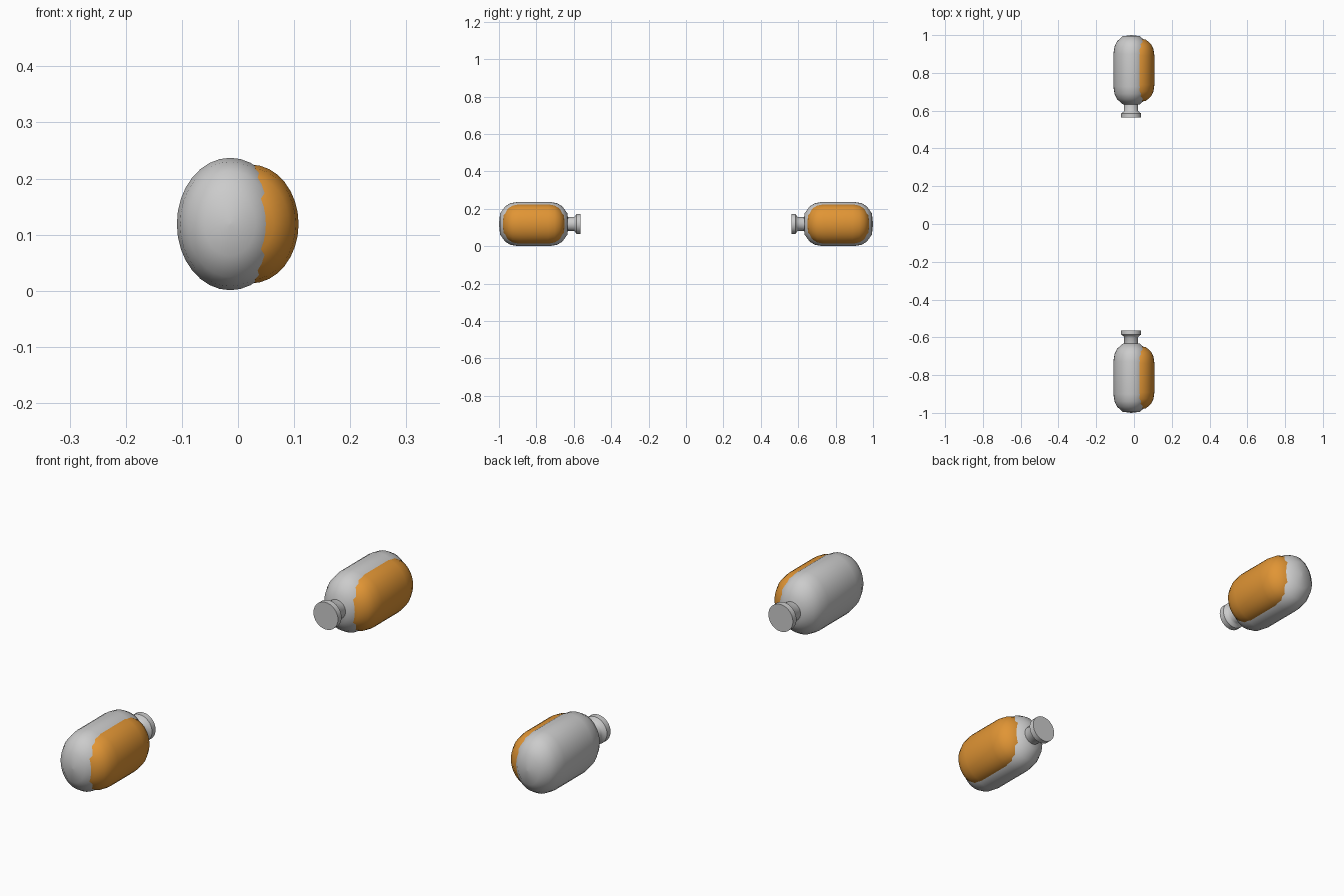
import bpy, math

cube = bpy.data.objects.get("Cube")
if cube:
    bpy.data.objects.remove(cube, do_unlink=True)


def material(name, color):
    m = bpy.data.materials.new(name)
    m.use_nodes = True
    m.diffuse_color = (*color, 1)
    m.node_tree.nodes["Principled BSDF"].inputs["Base Color"].default_value = (*color, 1)
    return m


grey = material("light grey", (0.6, 0.6, 0.6))
orange = material("orange", (0.75, 0.3, 0.035))


def lathe(name, profile, centre, scale, mat, sides=32, angle=45):
    """Revolve (distance, radius) points around the y axis; scale shapes the section."""
    verts, faces = [], []
    for d, r in profile:
        for i in range(sides):
            a = math.tau * i / sides
            verts.append((r * math.cos(a) * scale[0], d * scale[1], r * math.sin(a) * scale[2]))
    for k in range(len(profile) - 1):
        for i in range(sides):
            j = (i + 1) % sides
            faces.append((k * sides + i, k * sides + j, (k + 1) * sides + j, (k + 1) * sides + i))
    faces.append(tuple(reversed(range(sides))))
    faces.append(tuple(range((len(profile) - 1) * sides, len(profile) * sides)))
    if scale[1] > 0:
        faces = [f[::-1] for f in faces]
    mesh = bpy.data.meshes.new(name)
    mesh.from_pydata(verts, [], faces)
    mesh.materials.append(mat)
    obj = bpy.data.objects.new(name, mesh)
    obj.location = centre
    bpy.context.collection.objects.link(obj)
    bpy.ops.object.select_all(action="DESELECT")
    obj.select_set(True)
    bpy.context.view_layer.objects.active = obj
    bpy.ops.object.shade_smooth_by_angle(angle=math.radians(angle))
    return obj


# Rounded tank: half profile mirrored about its middle
half = [(-0.186, 0.015), (-0.18, 0.48), (-0.153, 0.8), (-0.125, 0.94), (-0.086, 1.0)]
capsule = half + [(-d, r) for d, r in reversed(half)]
# Neck with a flared flange, measured from the flange face
spout = [(0, 0.053), (0.022, 0.053), (0.03, 0.042), (0.036, 0.037), (0.085, 0.037)]

for label, side in (("back", 1), ("front", -1)):
    middle = side * 0.814
    lathe(label + "_tank", capsule, (-0.014, middle, 0.119),
          (0.095, side, 0.118), grey, angle=60)
    # Smaller shell pushed out on the model's left
    lathe(label + "_side_shell", capsule, (0.0225, middle, 0.119),
          (0.0855, side * 0.9, 0.106), orange, angle=60)
    lathe(label + "_neck", spout, (-0.015, side * 0.563, 0.119),
          (1, side, 1), grey, angle=40)
